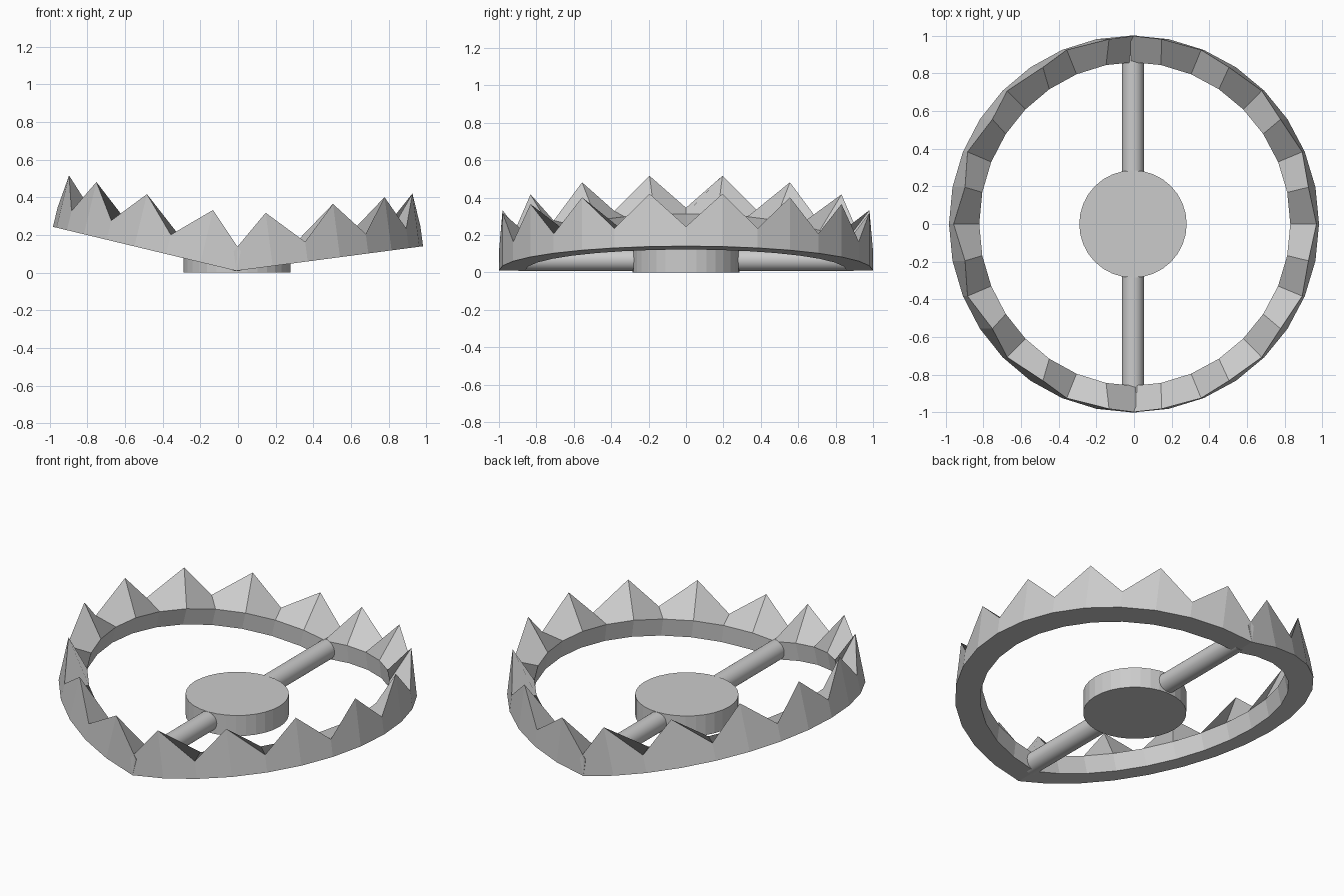
import bpy, bmesh
from math import sin, cos, pi, radians
from mathutils import Matrix, Vector

if "Cube" in bpy.data.objects:
    bpy.data.objects.remove(bpy.data.objects["Cube"])

PIVOT = Vector((-0.0095, 0, 0.01))
R_OUT, R_IN = 1.0, 0.86
WALL, TOOTH = 0.105, 0.285
STEPS = 16


def jaw(name, start, tilt):
    """Toothed half ring, hinged about the y axis."""
    bm = bmesh.new()
    rings = []
    for i in range(STEPS + 1):
        a = start + pi * i / STEPS
        top = TOOTH if i % 2 else WALL
        section = [(R_IN, 0), (R_OUT, 0), (R_OUT, top), (R_IN, WALL)]
        rings.append([bm.verts.new((r * cos(a), r * sin(a), z)) for r, z in section])
    for p, q in zip(rings, rings[1:]):
        for k in range(4):
            n = (k + 1) % 4
            bm.faces.new((p[k], p[n], q[n], q[k]))
    bm.faces.new(rings[0])
    bm.faces.new(rings[-1])
    bm.transform(Matrix.Translation(PIVOT) @ Matrix.Rotation(radians(tilt), 4, 'Y'))
    bmesh.ops.recalc_face_normals(bm, faces=bm.faces)
    mesh = bpy.data.meshes.new(name)
    bm.to_mesh(mesh)
    bm.free()
    bpy.context.collection.objects.link(bpy.data.objects.new(name, mesh))


def cylinder(name, radius, depth, z, rot=(0, 0, 0)):
    bpy.ops.mesh.primitive_cylinder_add(vertices=32, radius=radius, depth=depth,
                                        location=(PIVOT.x + 0.004, 0, z), rotation=rot)
    bpy.context.object.name = name
    return bpy.context.object


# Two toothed jaws, the left one raised a little more
jaw("right_jaw", -pi / 2, -7.5)
jaw("left_jaw", pi / 2, 13.5)

# Centre pressure plate and the bar carrying it
cylinder("pressure_plate", 0.285, 0.125, 0.0625)
cylinder("cross_bar", 0.058, 1.79, 0.066, (pi / 2, 0, 0))
bpy.ops.object.shade_smooth_by_angle()
